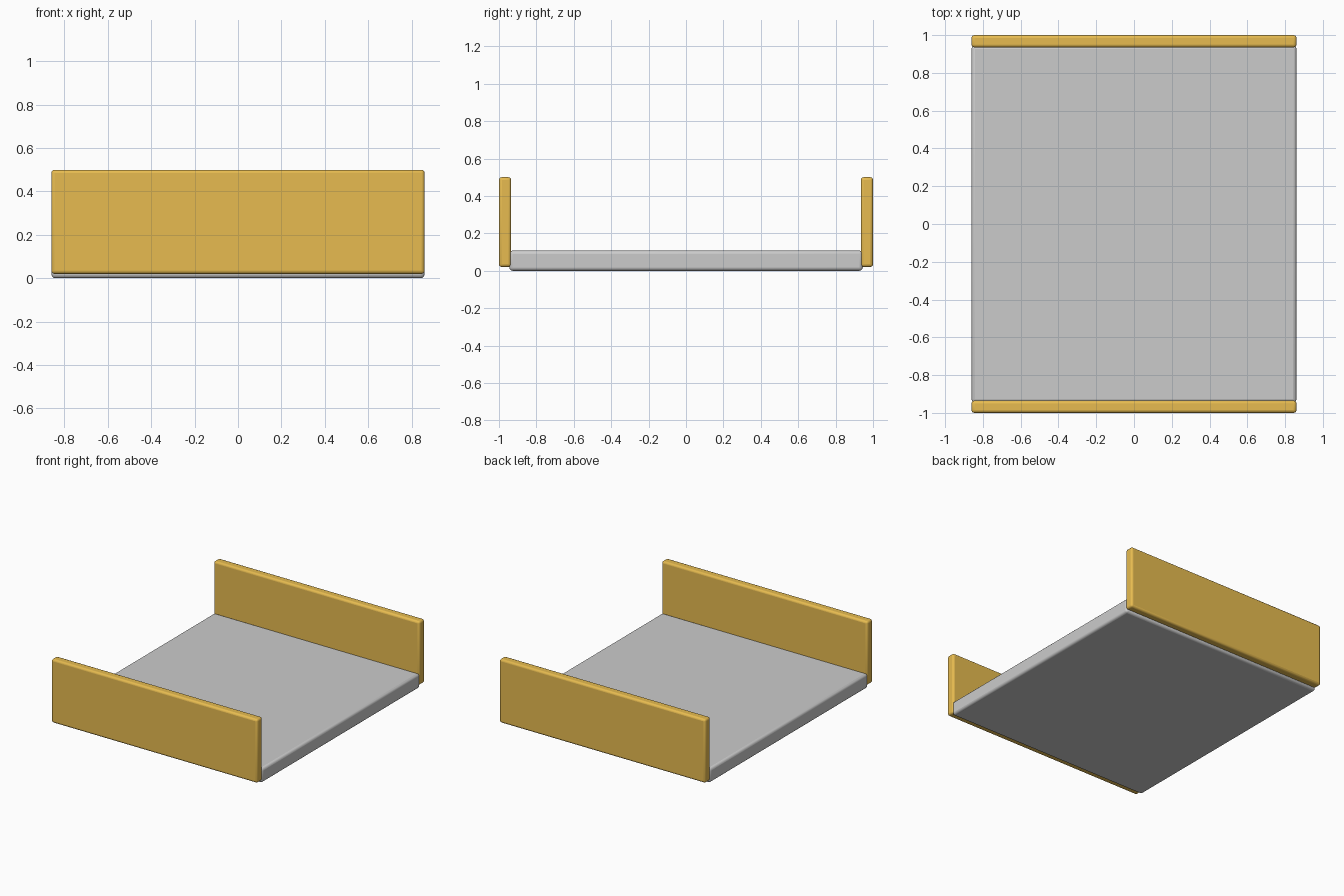
import bpy

if "Cube" in bpy.data.objects:
    bpy.data.objects.remove(bpy.data.objects["Cube"])


def rounded_box(name, lo, hi, radius, color=None):
    center = [(a + b) / 2 for a, b in zip(lo, hi)]
    bpy.ops.mesh.primitive_cube_add(size=1, location=center)
    ob = bpy.context.object
    ob.name = name
    ob.scale = [b - a for a, b in zip(lo, hi)]
    bpy.ops.object.transform_apply(location=False, rotation=False, scale=True)
    bevel = ob.modifiers.new("rounded_edges", 'BEVEL')
    bevel.width = radius
    bevel.segments = 3
    bpy.ops.object.shade_smooth_by_angle()
    if color:
        ob.data.materials.append(color)
    return ob


yellow = bpy.data.materials.new("yellow")
yellow.diffuse_color = (0.8, 0.5, 0.08, 1)
yellow.use_nodes = True
yellow.node_tree.nodes["Principled BSDF"].inputs["Base Color"].default_value = yellow.diffuse_color

# Floor slab, its ends tucked slightly into the side panels
rounded_box("floor_slab", (-0.86, -0.945, 0), (0.86, 0.945, 0.108), 0.018)

# Upright panels at front and back
for name, y0, y1 in (("front_panel", -1.0, -0.935), ("back_panel", 0.935, 1.0)):
    rounded_box(name, (-0.86, y0, 0.02), (0.86, y1, 0.5), 0.015, yellow)
